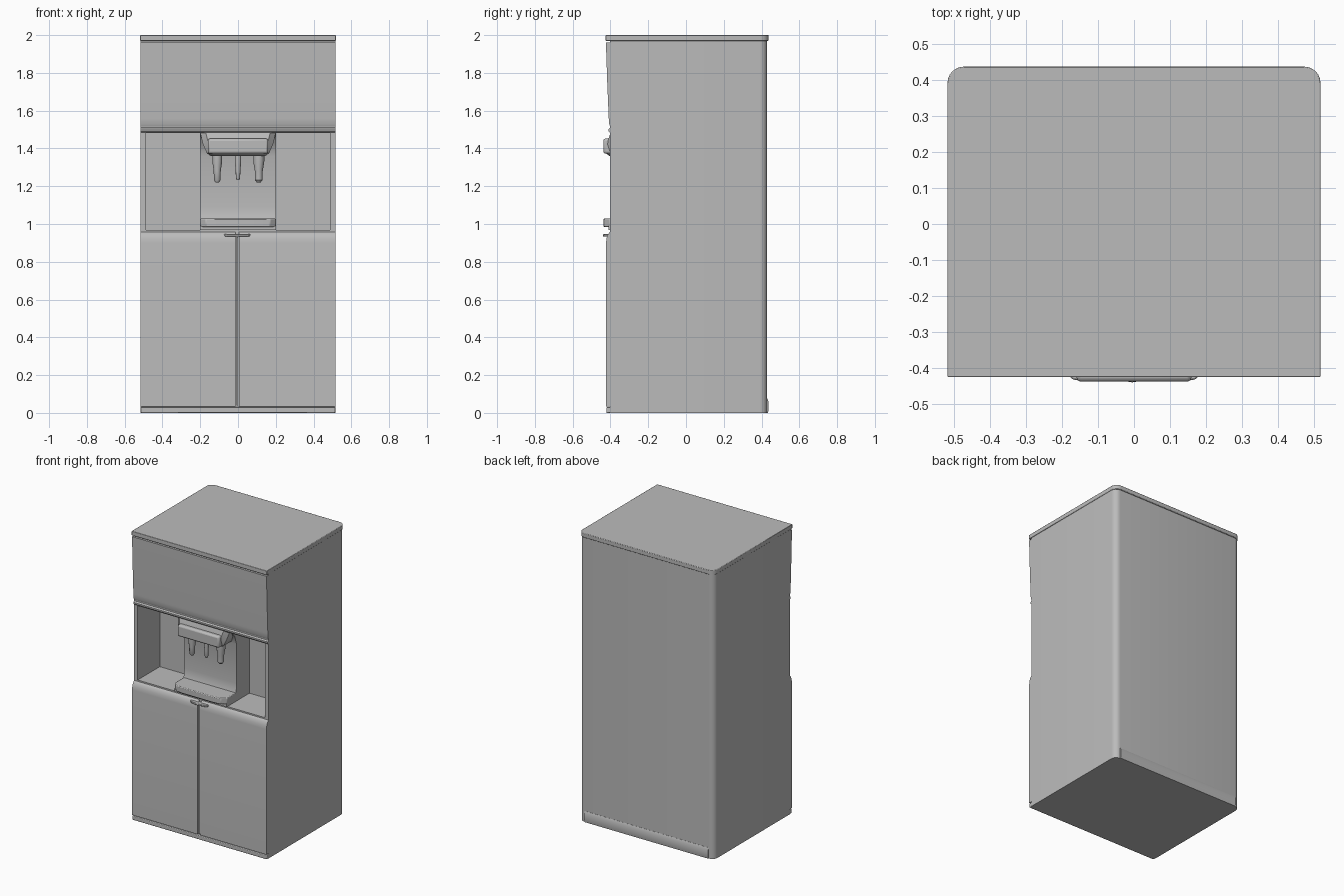
import bpy, bmesh, math
from mathutils import Vector

if "Cube" in bpy.data.objects:
    bpy.data.objects.remove(bpy.data.objects["Cube"], do_unlink=True)

grey = bpy.data.materials.new("satin grey")
grey.use_nodes = True
grey.diffuse_color = (0.5, 0.5, 0.5, 1)
grey.node_tree.nodes["Principled BSDF"].inputs["Base Color"].default_value = (0.5, 0.5, 0.5, 1)


def finish(bm, name, bevel=0, segments=2):
    bmesh.ops.recalc_face_normals(bm, faces=bm.faces)
    mesh = bpy.data.meshes.new(name)
    bm.to_mesh(mesh)
    bm.free()
    mesh.materials.append(grey)
    ob = bpy.data.objects.new(name, mesh)
    bpy.context.collection.objects.link(ob)
    if bevel:
        mod = ob.modifiers.new("Bevel", "BEVEL")
        mod.width, mod.segments = bevel, segments
        mod.limit_method = "ANGLE"
    bpy.context.view_layer.objects.active = ob
    ob.select_set(True)
    bpy.ops.object.shade_smooth_by_angle(angle=math.radians(35))
    ob.select_set(False)
    return ob


def extrude(name, points, axis, low, high, bevel=0):
    """Extrude a profile: (y, z) points along x, or (x, y) points along z."""
    bm = bmesh.new()
    place = (lambda p: (low, *p)) if axis == "x" else (lambda p: (*p, low))
    face = bm.faces.new([bm.verts.new(place(p)) for p in points])
    new = bmesh.ops.extrude_face_region(bm, geom=[face])["geom"]
    shift = Vector((high - low, 0, 0)) if axis == "x" else Vector((0, 0, high - low))
    bmesh.ops.translate(bm, vec=shift, verts=[v for v in new if isinstance(v, bmesh.types.BMVert)])
    return finish(bm, name, bevel)


def box(name, x0, x1, y0, y1, z0, z1, bevel=0):
    return extrude(name, [(y0, z0), (y1, z0), (y1, z1), (y0, z1)], "x", x0, x1, bevel)


def cut(target, cutter):
    cutter.hide_render = True
    cutter.hide_set(True)
    mod = target.modifiers.new("Cut", "BOOLEAN")
    mod.object, mod.solver = cutter, "EXACT"


def plan(half, front, back, radius):
    """Cabinet footprint with rounded rear corners."""
    pts = [(-half, front), (half, front)]
    for start, side in ((0, 1), (90, -1)):
        for i in range(7):
            a = math.radians(start + i * 15)
            pts.append((side * (half - radius) + radius * math.cos(a),
                        back - radius + radius * math.sin(a)))
    return pts


W = 0.515
# Cabinet shell with the serving alcove cut out
cabinet = extrude("cabinet", plan(W, -0.402, 0.43, 0.04), "z", 0, 1.972)
cut(cabinet, box("alcove_cutter", -0.487, 0.487, -0.5, -0.16, 0.968, 1.482))
extrude("top_cover", plan(W + 0.003, -0.425, 0.437, 0.045), "z", 1.97, 2.0, 0.003)

# Upper front panel, leaning slightly inwards towards its rounded lower edge
extrude("upper_panel", [(-0.38, 1.962), (-0.424, 1.962), (-0.417, 1.75), (-0.409, 1.56),
                        (-0.407, 1.53), (-0.402, 1.517), (-0.38, 1.51)], "x", -W, W)
extrude("alcove_lip", [(-0.38, 1.484), (-0.402, 1.484), (-0.410, 1.492), (-0.410, 1.502),
                       (-0.402, 1.51), (-0.38, 1.51)], "x", -W, W)

# Pair of lower doors with a rounded, sloping top edge
door = [(-0.38, 0.035), (-0.424, 0.035), (-0.423, 0.90), (-0.421, 0.925),
        (-0.413, 0.945), (-0.403, 0.958), (-0.38, 0.966)]
for name, x0, x1 in (("right_door", -W, -0.014), ("left_door", 0.005, W)):
    extrude(name, door, "x", x0, x1)
box("door_seam_strip", -0.008, -0.001, -0.417, -0.39, 0.04, 0.93)
box("plinth", -W, W, -0.422, -0.38, 0, 0.03, 0.004)

# Small leaf-shaped pull above the door seam
pull = [(-0.085, -0.40), (-0.06, -0.43), (-0.005, -0.44), (0.05, -0.43), (0.078, -0.40)]
extrude("door_pull", pull, "z", 0.934, 0.946, 0.003)

# Dispenser column whose sides sweep forward into the tray
sweep = [(-0.15, 0.968), (-0.41, 0.968), (-0.41, 0.99), (-0.345, 0.996), (-0.318, 1.01),
         (-0.305, 1.045), (-0.302, 1.09), (-0.302, 1.36), (-0.32, 1.42), (-0.37, 1.482), (-0.15, 1.482)]
extrude("dispenser_column", sweep, "x", -0.2, 0.2)
tray = [(-0.2, -0.30), (-0.2, -0.405), (-0.17, -0.432), (-0.12, -0.438),
        (0.12, -0.438), (0.17, -0.432), (0.2, -0.405), (0.2, -0.30)]
extrude("drip_tray", tray, "z", 0.985, 1.028, 0.005)

# Dispenser head: wide canopy tapering down to a protruding front block
bm = bmesh.new()
rings = []
for z, half, front in ((1.36, 0.145, -0.405), (1.375, 0.165, -0.425), (1.42, 0.185, -0.42),
                       (1.482, 0.2, -0.40)):
    rings.append([bm.verts.new(p) for p in ((-half, -0.29, z), (-half, front + 0.03, z),
                  (-half + 0.03, front, z), (half - 0.03, front, z),
                  (half, front + 0.03, z), (half, -0.29, z))])
for a, b in zip(rings, rings[1:]):
    for i in range(6):
        bm.faces.new((a[i], a[(i + 1) % 6], b[(i + 1) % 6], b[i]))
bm.faces.new(rings[0])
bm.faces.new(rings[-1])
finish(bm, "dispenser_head")
box("head_front_plate", -0.16, 0.16, -0.438, -0.38, 1.372, 1.452, 0.012)

# Three tapered nozzles with rounded tips
for name, x, size, tip in (("right_nozzle", -0.11, 0.026, 1.22),
                           ("middle_nozzle", 0, 0.017, 1.232),
                           ("left_nozzle", 0.11, 0.029, 1.22)):
    bm = bmesh.new()
    profile = [(1.375, 1.0), (1.33, 1.0), (1.28, 0.72), (tip + 0.012, 0.68), (tip, 0.35)]
    loops = []
    for z, k in profile:
        loops.append([bm.verts.new((x + size * k * math.cos(t * math.pi / 6),
                                    -0.345 + size * k * math.sin(t * math.pi / 6), z))
                      for t in range(12)])
    for a, b in zip(loops, loops[1:]):
        for i in range(12):
            bm.faces.new((a[i], a[(i + 1) % 12], b[(i + 1) % 12], b[i]))
    bm.faces.new(loops[0])
    bm.faces.new(loops[-1])
    finish(bm, name)

# Slightly proud base band around the rear
extrude("rear_base_band", [(0.38, 0.0), (0.434, 0.0), (0.438, 0.02), (0.437, 0.06),
                           (0.431, 0.075), (0.38, 0.075)], "x", -0.475, 0.475)
